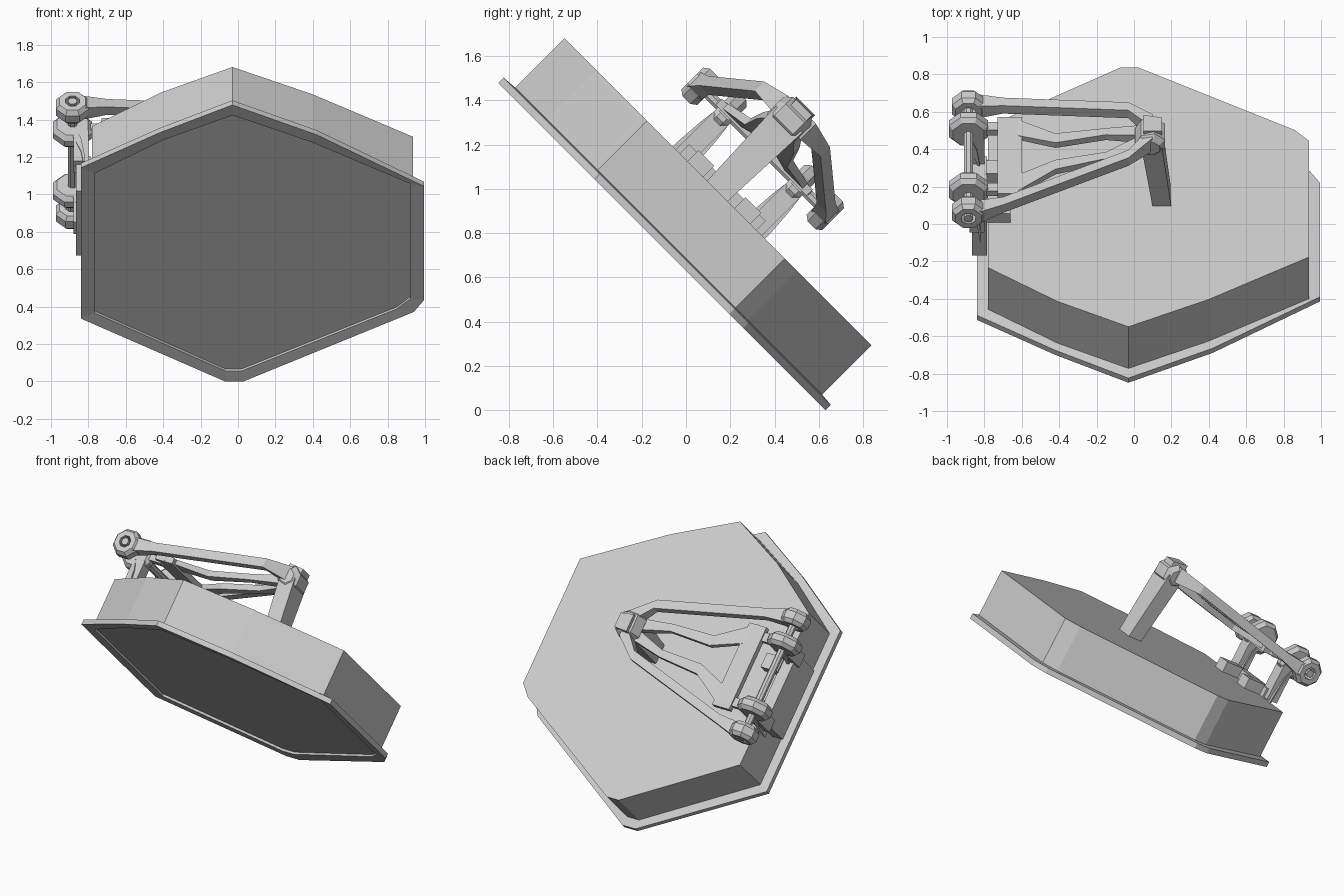
import bpy, bmesh, math
from mathutils import Vector

if "Cube" in bpy.data.objects:
    bpy.data.objects.remove(bpy.data.objects["Cube"])

grey = bpy.data.materials.new("light_grey")
grey.use_nodes = True
grey.diffuse_color = (0.6, 0.6, 0.6, 1)
grey.node_tree.nodes["Principled BSDF"].inputs["Base Color"].default_value = (0.6, 0.6, 0.6, 1)

S = math.sqrt(0.5)


def P(x, v, n):
    """Door frame to world: v climbs the door, n leaves its back."""
    return Vector((x, (n - v) * S, (n + v) * S))


def finish(name, bm):
    bmesh.ops.recalc_face_normals(bm, faces=bm.faces)
    mesh = bpy.data.meshes.new(name)
    bm.to_mesh(mesh)
    bm.free()
    mesh.materials.append(grey)
    obj = bpy.data.objects.new(name, mesh)
    bpy.context.collection.objects.link(obj)
    return obj


def loft(name, loops, caps=True, closed=False):
    """Skin a list of equal point loops."""
    bm = bmesh.new()
    rings = [[bm.verts.new(p) for p in loop] for loop in loops]
    pairs = list(zip(rings, rings[1:]))
    if closed:
        pairs.append((rings[-1], rings[0]))
    for a, b in pairs:
        for i in range(len(a)):
            j = (i + 1) % len(a)
            bm.faces.new((a[i], a[j], b[j], b[i]))
    if caps and not closed:
        bm.faces.new(rings[0])
        bm.faces.new(rings[-1])
    return finish(name, bm)


def outline(points, n):
    return [P(x, v, n) for x, v in points]


def box(name, x, v, n):
    """Box from ranges in the door frame."""
    sq = [(x[0], v[0]), (x[1], v[0]), (x[1], v[1]), (x[0], v[1])]
    return loft(name, [outline(sq, n[0]), outline(sq, n[1])])


def bar(name, path, sizes):
    """Rectangular bar along a path; sizes are (v width, n height)."""
    loops = []
    for (x, v, n), (w, h) in zip(path, sizes):
        loops.append([P(x, v + a * w / 2, n + b * h / 2)
                      for a, b in ((-1, -1), (1, -1), (1, 1), (-1, 1))])
    return loft(name, loops)


def drum(name, x, v, n, profile, sides=8):
    """Faceted drum around the climbing axis; profile is (offset, radius)."""
    loops = []
    for dv, r in profile:
        loops.append([P(x + r * math.cos(math.tau * (i + 0.5) / sides), v + dv,
                        n + r * math.sin(math.tau * (i + 0.5) / sides))
                      for i in range(sides)])
    return loops


# Door slab
body = [(-0.03, 1.577), (-0.41, 1.385), (-0.78, 1.13), (-0.78, 0.06), (-0.07, -0.385),
        (0.02, -0.385), (0.86, 0.09), (0.935, 0.17), (0.935, 1.05), (0.4, 1.37)]
loft("door_slab", [outline(body, 0.465), outline(body, 0.8)])

# Rim around the front edge, with a shallow inner lip
outer = [(-0.03, 1.645), (-0.42, 1.435), (-0.84, 1.17), (-0.84, 0.03), (-0.07, -0.445),
         (0.03, -0.445), (0.94, 0.08), (0.995, 0.17), (0.995, 1.03), (0.42, 1.42)]
inner = [(0.07 + (x - 0.07) * 0.985, 0.59 + (v - 0.59) * 0.985) for x, v in body]
loft("door_rim", [outline(inner, 0.466), outline(inner, 0.45), outline(outer, 0.445),
                  outline(outer, 0.48), outline(body, 0.485)], closed=True)

# Hinge pin, its rings and the bracket on the door's side
PIN, PN, MID = -0.885, 1.08, 0.59
loft("hinge_pin", drum("pin", PIN, MID, PN, [(-0.45, 0.025), (0.45, 0.025)]))
box("hinge_bracket", (-0.865, -0.785), (0.35, 0.84), (0.6, 0.86))
for side, label in ((1, "upper"), (-1, "lower")):
    v = MID + side * 0.4
    ring = drum("ring", PIN, v, PN, [(-0.05, 0.04), (-0.05, 0.075), (-0.025, 0.095),
                                     (0.025, 0.095), (0.05, 0.075), (0.05, 0.04)])
    loft(label + "_outer_ring", ring, closed=True)
    v = MID + side * 0.23
    ring = drum("ring", PIN, v, PN, [(-0.045, 0.025), (-0.045, 0.09), (-0.02, 0.113),
                                     (0.02, 0.113), (0.045, 0.09), (0.045, 0.025)])
    loft(label + "_inner_ring", ring, closed=True)
    bar(label + "_lug", [(-0.82, v, 0.78), (-0.84, v, 0.92), (PIN, v, 1.04)],
        [(0.13, 0.1), (0.11, 0.1), (0.08, 0.08)])
    box(label + "_lug_web", (-0.88, -0.8), (v - 0.045, v + 0.045), (0.8, 1.04))
    box(label + "_foot", (-0.79, -0.66), (MID + side * 0.15 - 0.05, MID + side * 0.15 + 0.05),
        (0.8, 0.87))

    # Swing arm bar from the outer ring to the pivot
    bar(label + "_arm",
        [(-0.83, MID + side * 0.4, PN), (-0.7, MID + side * 0.375, 1.11),
         (-0.03, MID + side * 0.18, 1.27), (0.1, MID + side * 0.04, 1.28)],
        [(0.09, 0.09), (0.06, 0.06), (0.06, 0.06), (0.1, 0.1)])
    # Curved inner strut from the plate to the pivot
    bar(label + "_strut",
        [(-0.66, MID + side * 0.23, 1.09), (-0.42, MID + side * 0.1, 1.12),
         (-0.15, MID + side * 0.09, 1.18), (0.06, MID + side * 0.03, 1.24)],
        [(0.13, 0.03), (0.07, 0.04), (0.05, 0.04), (0.08, 0.06)])

# Plate beside the pin
box("hinge_plate", (-0.73, -0.6), (0.3, 0.88), (1.07, 1.11))
for side, label in ((1, "upper"), (-1, "lower")):
    v = MID + side * 0.23
    box(label + "_plate_tab", (-0.87, -0.7), (v - 0.03, v + 0.03), (1.06, 1.1))

# Pivot head and the post standing on the door
loft("pivot_head", drum("head", 0.09, MID + 0.01, 1.26,
                        [(-0.09, 0.05), (-0.06, 0.085), (0.06, 0.085), (0.09, 0.05)], 7))
bar("pivot_cap", [(0.05, MID, 1.33), (0.15, MID, 1.32)], [(0.12, 0.05), (0.1, 0.05)])
loft("post", [outline([(x0, 0.6 - w), (x1, 0.6 - w), (x1, 0.6 + w), (x0, 0.6 + w)], n)
              for x0, x1, w, n in ((0.1, 0.2, 0.065, 0.79), (0.04, 0.15, 0.085, 1.26))])
